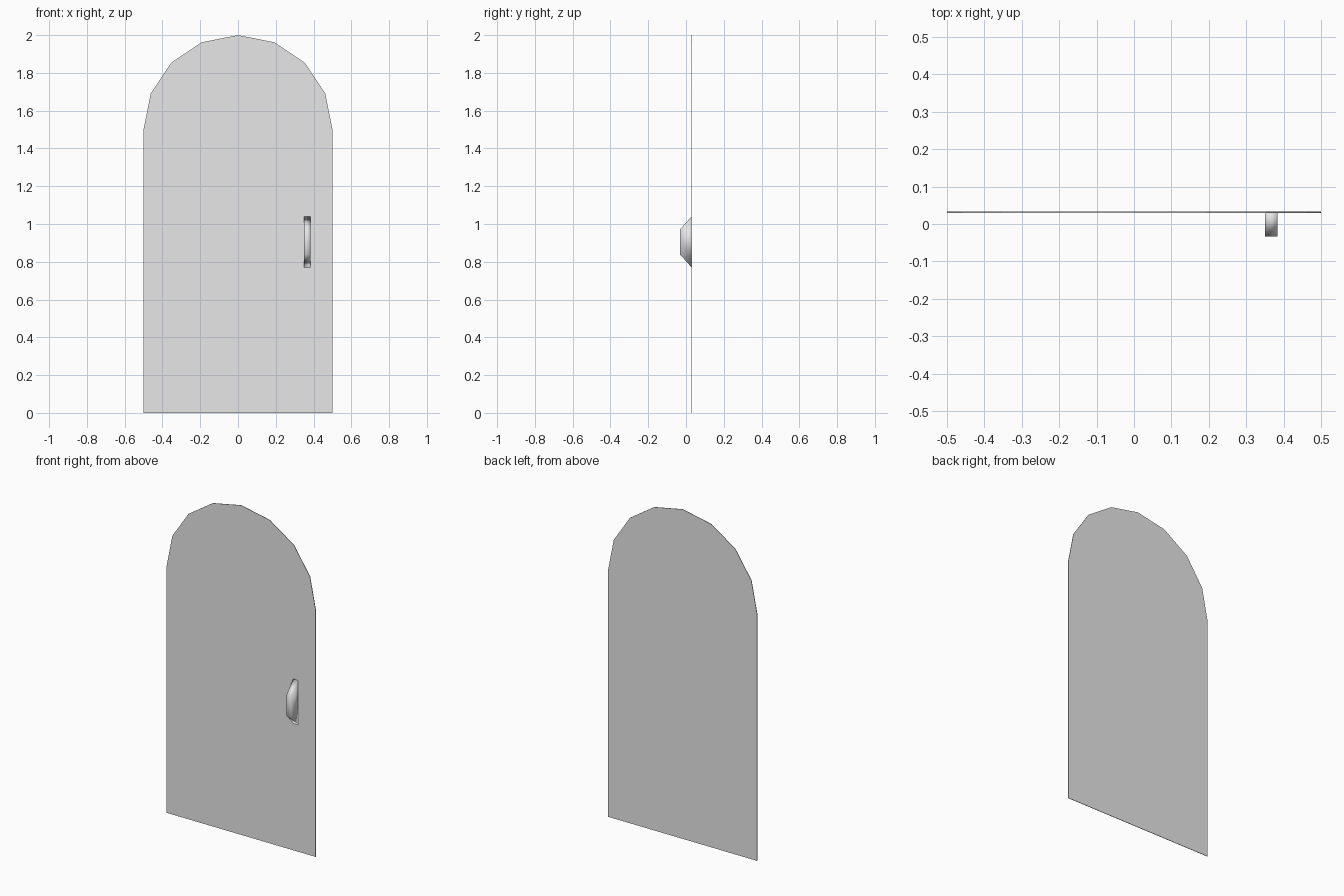
import bpy
import bmesh
from math import cos, sin, pi

cube = bpy.data.objects.get("Cube")
if cube:
    bpy.data.objects.remove(cube, do_unlink=True)

# Plain grey finish
grey = bpy.data.materials.new("plain grey")
grey.use_nodes = True
colour = (0.8, 0.8, 0.8, 1)
grey.diffuse_color = colour
grey.node_tree.nodes["Principled BSDF"].inputs["Base Color"].default_value = colour


def extrude_profile(name, points, offset):
    """Extrude a closed 3D outline by an offset into a solid object."""
    bm = bmesh.new()
    face = bm.faces.new([bm.verts.new(p) for p in points])
    extruded = bmesh.ops.extrude_face_region(bm, geom=[face], use_keep_orig=True)
    moved = [v for v in extruded["geom"] if isinstance(v, bmesh.types.BMVert)]
    bmesh.ops.translate(bm, verts=moved, vec=offset)
    bmesh.ops.recalc_face_normals(bm, faces=bm.faces)
    mesh = bpy.data.meshes.new(name)
    bm.to_mesh(mesh)
    bm.free()
    mesh.materials.append(grey)
    obj = bpy.data.objects.new(name, mesh)
    bpy.context.collection.objects.link(obj)
    return obj


# Thin door leaf: straight sides under a faceted round arch
half_width, spring, segments = 0.5, 1.5, 8
arch = [(half_width * cos(pi * i / segments), 0.03,
         spring + half_width * sin(pi * i / segments)) for i in range(segments + 1)]
outline = [(-half_width, 0.03, 0), (half_width, 0.03, 0)] + arch
extrude_profile("door_panel", outline, (0, 0.003, 0))

# Tapered pull handle, smooth over its whole surface
profile = [(0.03, 0.77), (-0.033, 0.84), (-0.033, 0.97), (0.03, 1.04)]
handle = extrude_profile("door_handle", [(0.35, y, z) for y, z in profile], (0.033, 0, 0))
for face in handle.data.polygons:
    face.use_smooth = True
